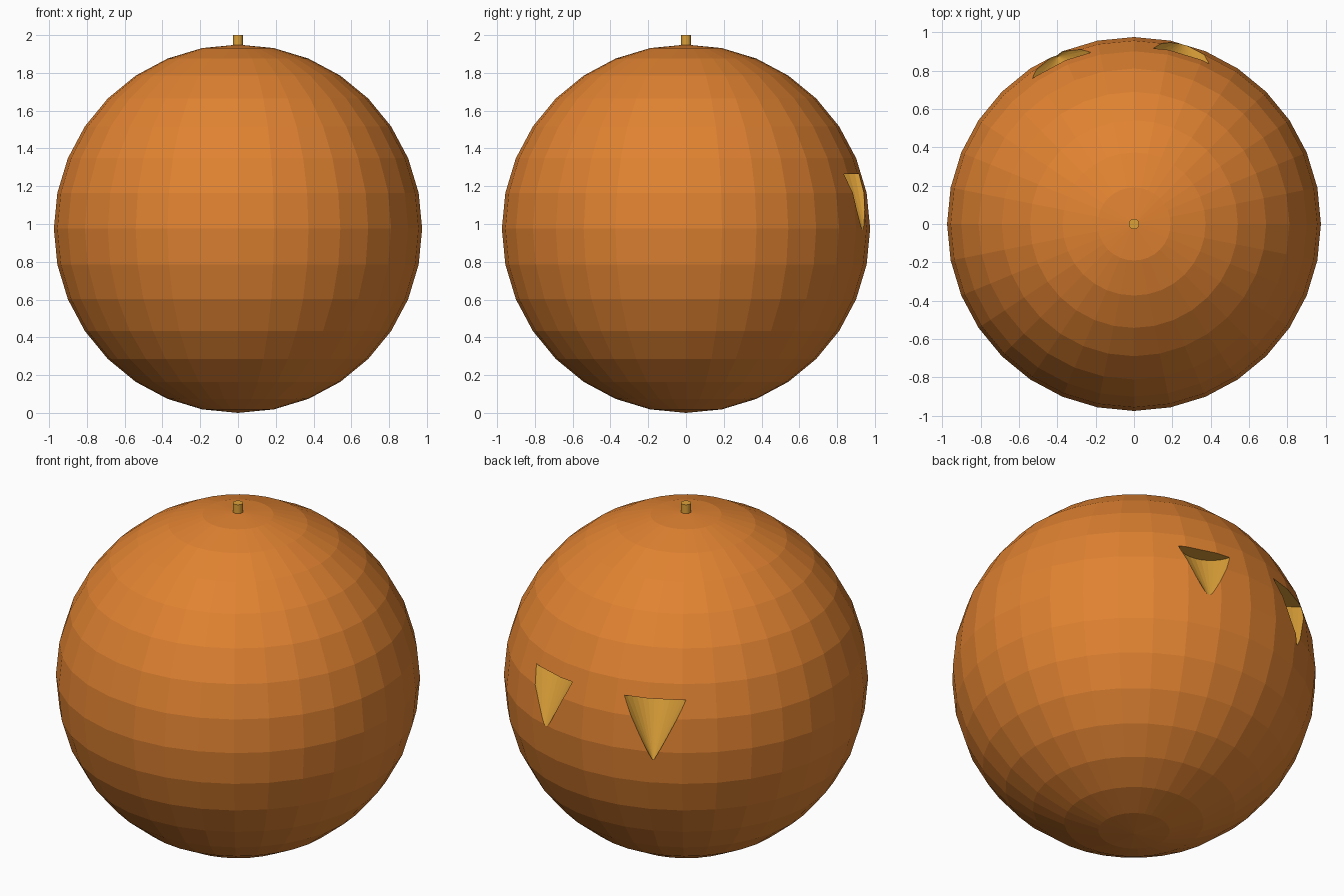
import bpy, math

if "Cube" in bpy.data.objects:
    bpy.data.objects.remove(bpy.data.objects["Cube"])

R = 0.975          # body radius
CEIL = 1.265       # flat top of the carved eyes
TIP = 0.91         # pointed bottom of the carved eyes


def material(name, rgb):
    m = bpy.data.materials.new(name)
    m.diffuse_color = (*rgb, 1.0)
    m.use_nodes = True
    m.node_tree.nodes["Principled BSDF"].inputs["Base Color"].default_value = m.diffuse_color
    return m


orange = material("orange_rind", (0.75, 0.225, 0.031))
yellow = material("yellow_flesh", (0.72, 0.355, 0.04))

# Round faceted body
bpy.ops.mesh.primitive_uv_sphere_add(segments=32, ring_count=16, radius=R, location=(0, 0, R))
body = bpy.context.object
body.name = "pumpkin_body"
body.data.materials.append(orange)
body.data.materials.append(yellow)


# Eyes: upside-down cones carved out of the back of the body
def carve_eye(name, x, y):
    bpy.ops.mesh.primitive_cone_add(vertices=32, radius1=0.0, radius2=0.176, depth=CEIL - TIP,
                                    location=(x, y, (CEIL + TIP) / 2))
    cutter = bpy.context.object
    cutter.name = name
    cutter.hide_render = True
    cutter.data.materials.append(orange)
    cutter.data.materials.append(yellow)
    for p in cutter.data.polygons:
        p.material_index = 1
    mod = body.modifiers.new(name, 'BOOLEAN')
    mod.operation = 'DIFFERENCE'
    mod.solver = 'EXACT'
    mod.object = cutter
    bpy.context.view_layer.objects.active = body
    bpy.ops.object.modifier_apply(modifier=mod.name)
    bpy.data.objects.remove(cutter, do_unlink=True)


carve_eye("right_eye_cutter", 0.269, 0.962)
carve_eye("left_eye_cutter", -0.398, 0.873)

# Short stem
bpy.ops.mesh.primitive_cylinder_add(vertices=32, radius=0.027, depth=0.1, location=(0, 0, 1.95))
stem = bpy.context.object
stem.name = "stem"
stem.data.materials.append(yellow)
